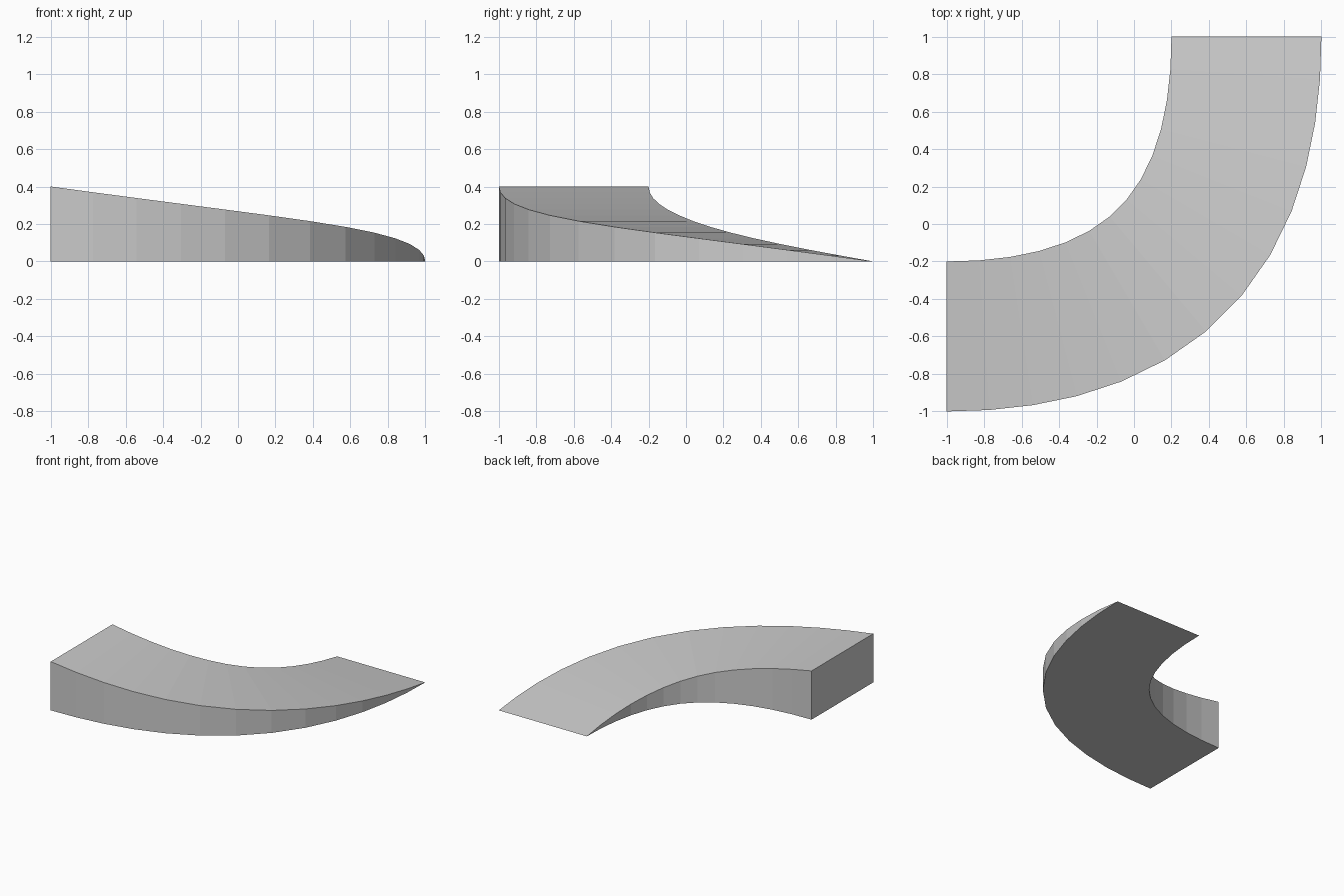
import bpy
import bmesh
from mathutils import Vector

# Remove the default cube
cube = bpy.data.objects.get("Cube")
if cube:
    bpy.data.objects.remove(cube, do_unlink=True)

SEGMENTS = 13
HALF_WIDTH = 0.4
HEIGHT = 0.4
START, CORNER, END = Vector((-1, -0.6, 0)), Vector((0.6, -0.6, 0)), Vector((0.6, 1, 0))

# Light grey material
grey = bpy.data.materials.new("light_grey")
grey.use_nodes = True
colour = (0.6, 0.6, 0.6, 1)
grey.diffuse_color = colour
grey.node_tree.nodes["Principled BSDF"].inputs["Base Color"].default_value = colour


def centre(t):
    return START * (1 - t) ** 2 + CORNER * 2 * t * (1 - t) + END * t * t


def outward(t):
    along = (CORNER - START) * (1 - t) + (END - CORNER) * t
    return Vector((along.y, -along.x, 0)).normalized()


def even_parameters(count, samples=2000):
    """Curve parameters spaced evenly by length along the centre line."""
    lengths = [0.0]
    for i in range(samples):
        step = centre((i + 1) / samples) - centre(i / samples)
        lengths.append(lengths[-1] + step.length)
    return [min(range(samples + 1), key=lambda j: abs(lengths[j] - lengths[-1] * k / count)) / samples
            for k in range(count + 1)]


# Curved ramp: a wedge swept round the bend, falling evenly to a sharp edge
bm = bmesh.new()
rings = []
for k, t in enumerate(even_parameters(SEGMENTS)):
    side = outward(t) * HALF_WIDTH
    rise = Vector((0, 0, HEIGHT * (1 - k / SEGMENTS)))
    inner, outer = centre(t) - side, centre(t) + side
    rings.append([bm.verts.new(p) for p in (inner, outer, outer + rise, inner + rise)])

for a, b in zip(rings, rings[1:]):
    for i in range(4):
        j = (i + 1) % 4
        bm.faces.new((a[i], a[j], b[j], b[i]))
bm.faces.new(rings[0])

# Close the thin end, then point all faces outwards
bmesh.ops.remove_doubles(bm, verts=bm.verts, dist=0.0001)
bmesh.ops.recalc_face_normals(bm, faces=bm.faces)

mesh = bpy.data.meshes.new("curved_ramp")
bm.to_mesh(mesh)
bm.free()
mesh.materials.append(grey)
ramp = bpy.data.objects.new("curved_ramp", mesh)
bpy.context.collection.objects.link(ramp)
